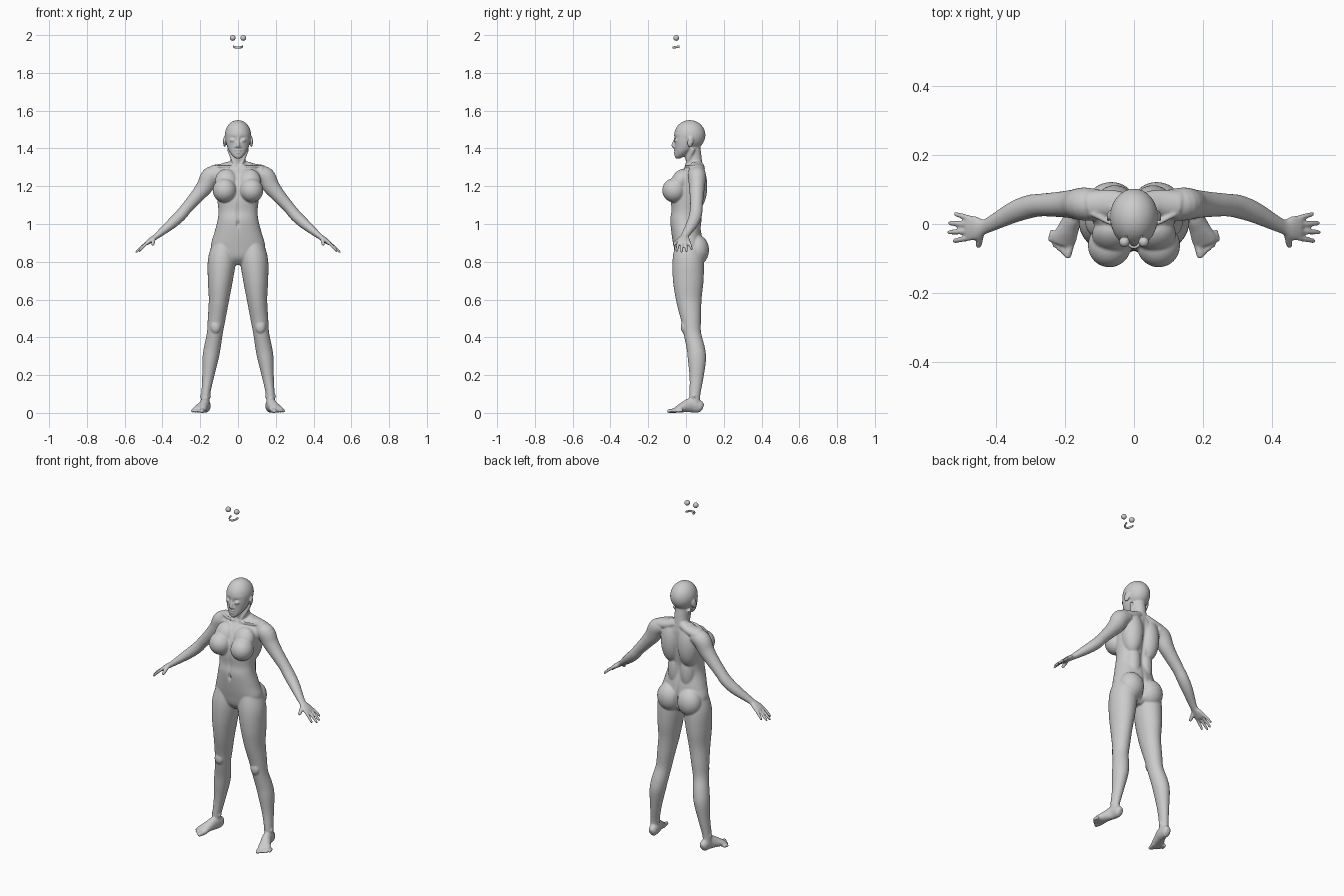
import bpy, bmesh
from math import sin, cos, pi, exp, copysign
from mathutils import Vector, Matrix

X, Y, Z = Vector((1, 0, 0)), Vector((0, 1, 0)), Vector((0, 0, 1))


def spline(rows, steps=5):
    """Catmull-Rom interpolation through rows of numbers."""
    out = []
    p = [rows[0]] + list(rows) + [rows[-1]]
    for i in range(1, len(p) - 2):
        for k in range(steps):
            t = k / steps
            out.append([0.5 * (2 * b + (c - a) * t + (2 * a - 5 * b + 4 * c - d) * t * t
                               + (3 * b - a - 3 * c + d) * t ** 3)
                        for a, b, c, d in zip(*p[i - 1:i + 3])])
    return out + [list(rows[-1])]


def loft(bm, rows, ref=X, side=1, flat=False, power=2.0, sides=28):
    """Closed tube through rows of (x, y, z, radius along ref, radius across)."""
    pts = spline(rows)
    rings = []
    for i, r in enumerate(pts):
        a, b = pts[max(i - 1, 0)], pts[min(i + 1, len(pts) - 1)]
        t = Z if flat else (Vector(b[:3]) - Vector(a[:3])).normalized()
        u = (ref - ref.dot(t) * t).normalized()
        v = t.cross(u)
        ring = []
        for k in range(sides):
            c, s = cos(2 * pi * k / sides), sin(2 * pi * k / sides)
            c, s = copysign(abs(c) ** (2 / power), c), copysign(abs(s) ** (2 / power), s)
            p = Vector(r[:3]) + u * c * r[3] + v * s * r[4]
            ring.append(bm.verts.new((p.x * side, p.y, p.z)))
        rings.append(ring)
    for a, b in zip(rings, rings[1:]):
        for k in range(sides):
            n = (k + 1) % sides
            bm.faces.new((a[k], a[n], b[n], b[k]))
    bm.faces.new(rings[0])
    bm.faces.new(rings[-1])


def sections(bm, rows, power=2.2):
    """Central horizontal sections from (z, half width, front y, back y)."""
    loft(bm, [(0, (f + b) / 2, z, w, (b - f) / 2) for z, w, f, b in rows],
         flat=True, power=power, sides=40)


def ball(bm, c, r, side=1, rot=(0, 0, 0)):
    m = Matrix.Translation((c[0] * side, c[1], c[2]))
    for ang, ax in zip(rot, 'XYZ'):
        m = m @ Matrix.Rotation(ang * (1 if ax == 'X' else side), 4, ax)
    bmesh.ops.create_uvsphere(bm, u_segments=28, v_segments=18, radius=1,
                              matrix=m @ Matrix.Diagonal((*r, 1)))


def digit(bm, a, b, r, side, bend=0.0):
    """Rounded finger or toe."""
    a, b = Vector(a), Vector(b)
    loft(bm, [(*(a.lerp(b, t) + Z * bend * sin(pi * t)), r * k, r * k)
              for t, k in ((0, 1), (.35, 1), (.7, .92), (.93, .75), (1, .3))], Y if abs(b.x - a.x) > .03 else X,
         side, sides=14)


def finish(bm, name):
    bmesh.ops.recalc_face_normals(bm, faces=bm.faces[:])
    me = bpy.data.meshes.new(name)
    bm.to_mesh(me)
    bm.free()
    for p in me.polygons:
        p.use_smooth = True
    ob = bpy.data.objects.new(name, me)
    bpy.context.collection.objects.link(ob)
    return ob


body = bmesh.new()
# torso
sections(body, [(.782, .025, -.015, .05), (.82, .11, -.05, .08), (.88, .143, -.065, .09),
                (.95, .126, -.077, .082), (1.02, .108, -.084, .07), (1.07, .104, -.078, .072),
                (1.13, .11, -.08, .085), (1.20, .117, -.07, .095), (1.26, .12, -.04, .095),
                (1.295, .10, -.01, .09), (1.318, .05, .005, .08)])
# neck, skull and face
loft(body, [(0, .05, 1.27, .055, .045), (0, .046, 1.315, .043, .042),
            (0, .038, 1.36, .039, .044), (0, .03, 1.41, .04, .045)])
ball(body, (0, .02, 1.47), (.07, .083, .08))
sections(body, [(1.347, .012, -.055, -.03), (1.358, .026, -.06, -.01), (1.378, .043, -.06, .02),
                (1.405, .056, -.06, .05), (1.44, .064, -.062, .07), (1.48, .066, -.062, .08)], 2.1)
loft(body, [(0, -.055, 1.455, .007, .008), (0, -.062, 1.435, .007, .008),
            (0, -.067, 1.415, .010, .010), (0, -.058, 1.406, .011, .007)])
ball(body, (0, -.058, 1.389), (.017, .009, .006))
ball(body, (0, -.057, 1.379), (.014, .009, .006))

for s in (1, -1):
    ball(body, (.071, .024, 1.435), (.007, .017, .029), s, (-.2, 0, .35))    # ear
    ball(body, (.011, -.06, 1.409), (.007, .008, .006), s)                   # nostril
    ball(body, (.028, -.05, 1.444), (.0145, .0145, .011), s)                 # eye
    # chest, back and buttock masses
    ball(body, (.071, -.062, 1.178), (.063, .064, .064), s, (0, 0, .25))
    ball(body, (.062, -.03, 1.225), (.06, .048, .07), s, (-.45, 0, 0))
    ball(body, (.055, .05, 1.2), (.062, .063, .13), s)
    ball(body, (.04, .035, 1.03), (.045, .047, .12), s)
    ball(body, (.066, .058, .862), (.072, .064, .08), s)
    # collar, shoulder slope and neck muscle
    loft(body, [(.02, .06, 1.315, .03, .025), (.07, .06, 1.295, .04, .028),
                (.13, .055, 1.28, .042, .033)], Y, s)
    loft(body, [(.008, .0, 1.305, .006, .006), (.06, .0, 1.306, .006, .007),
                (.12, .03, 1.305, .008, .008)], Y, s)
    loft(body, [(.012, .0, 1.303, .006, .007), (.03, .015, 1.345, .009, .011),
                (.05, .04, 1.40, .01, .012)], X, s)
    # arm and palm
    loft(body, [(.10, .055, 1.27, .045, .04), (.145, .058, 1.252, .048, .05),
                (.175, .058, 1.2, .042, .045), (.215, .057, 1.15, .037, .037),
                (.27, .055, 1.087, .033, .031), (.305, .05, 1.045, .034, .031),
                (.35, .034, 1.003, .031, .028), (.41, .003, .953, .023, .019),
                (.435, -.008, .933, .022, .015), (.458, -.011, .917, .034, .014),
                (.478, -.012, .902, .037, .012), (.486, -.012, .896, .033, .009)], Y, s)
    # fingers and thumb
    for y0, y1, x1, z1 in ((-.039, -.05, .526, .853), (-.021, -.024, .542, .848),
                           (-.002, .003, .540, .850), (.015, .03, .522, .862)):
        digit(body, (.472, y0, .906), (x1, y1, z1), .0085, s, .004)
    digit(body, (.445, -.028, .924), (.452, -.068, .888), .0105, s)
    # leg
    loft(body, [(.072, .015, .90, .06, .07), (.085, .012, .81, .074, .083),
                (.094, .012, .70, .066, .081), (.101, .015, .60, .054, .068),
                (.113, .026, .50, .047, .054), (.123, .034, .42, .042, .046),
                (.137, .052, .34, .044, .048), (.147, .058, .28, .042, .048),
                (.16, .055, .18, .03, .036), (.172, .046, .09, .023, .029),
                (.174, .046, .035, .024, .03)], X, s)
    ball(body, (.119, -.008, .455), (.027, .02, .035), s)                    # kneecap
    ball(body, (.172, .042, .088), (.03, .017, .017), s)                     # ankle bones
    # foot and toes
    loft(body, [(.166, .09, .028, .012, .015), (.168, .075, .033, .023, .031),
                (.174, .03, .041, .026, .039), (.189, -.01, .031, .03, .029),
                (.203, -.043, .02, .036, .018), (.209, -.06, .014, .032, .012)], X, s)
    for i in range(5):
        digit(body, (.182 + .013 * i, -.042 + .006 * i, .013),
              (.194 + .0125 * i, -.1 + .0105 * i + (i == 4) * .006, .009), .0125 if i == 0 else .009, s)

# fuse the masses into one skin
body = finish(body, "body_masses")
m = body.modifiers.new("fuse", 'REMESH')
m.mode, m.voxel_size, m.use_smooth_shade = 'VOXEL', .0042, True
m = body.modifiers.new("soften", 'SMOOTH')
m.factor, m.iterations = .5, 7
skin = bpy.data.meshes.new_from_object(body.evaluated_get(bpy.context.evaluated_depsgraph_get()))
bpy.data.objects.remove(body)

# press grooves: (centre, radii, push along y); mirrored in x
dents = [((.027, -.058, 1.455), (.017, .03, .009), .005),     # under brow
         ((.012, -.06, 1.444), (.006, .03, .008), .006),      # inner eye corner
         ((.0, -.065, 1.384), (.018, .03, .003), .004),       # mouth line
         ((.0, -.085, 1.0), (.007, .04, .016), .010),         # navel
         ((.0, -.08, 1.06), (.009, .04, .07), .006),          # abdomen line
         ((.0, .09, 1.14), (.012, .06, .13), -.010),          # spine
         ((.0, .11, .86), (.009, .07, .06), -.014),           # seat cleft
         ((.074, .027, 1.437), (.012, .008, .013), .003)]     # ear hollow
for v in skin.vertices:
    p = Vector((abs(v.co.x), v.co.y, v.co.z))
    for c, r, d in dents:
        q = sum(((p[i] - c[i]) / r[i]) ** 2 for i in range(3))
        if q < 9:
            v.co.y += d * exp(-q)
    v.co.z = max(v.co.z, .0)
skin.shade_smooth()
bpy.context.collection.objects.link(bpy.data.objects.new("body", skin))

# loose eyeballs floating above the head
for s, name in ((1, "left_eyeball"), (-1, "right_eyeball")):
    bm = bmesh.new()
    ball(bm, (.028, -.052, 1.985), (.015, .015, .015), s)
    finish(bm, name)

# loose dental arch floating above the head
bm = bmesh.new()
loft(bm, [(.023 * cos(a), -.034 - .034 * sin(a), 1.94 - .006 * sin(a), .006, .004)
          for a in (pi * k / 8 for k in range(9))], Z, sides=12)
finish(bm, "dental_arch")
